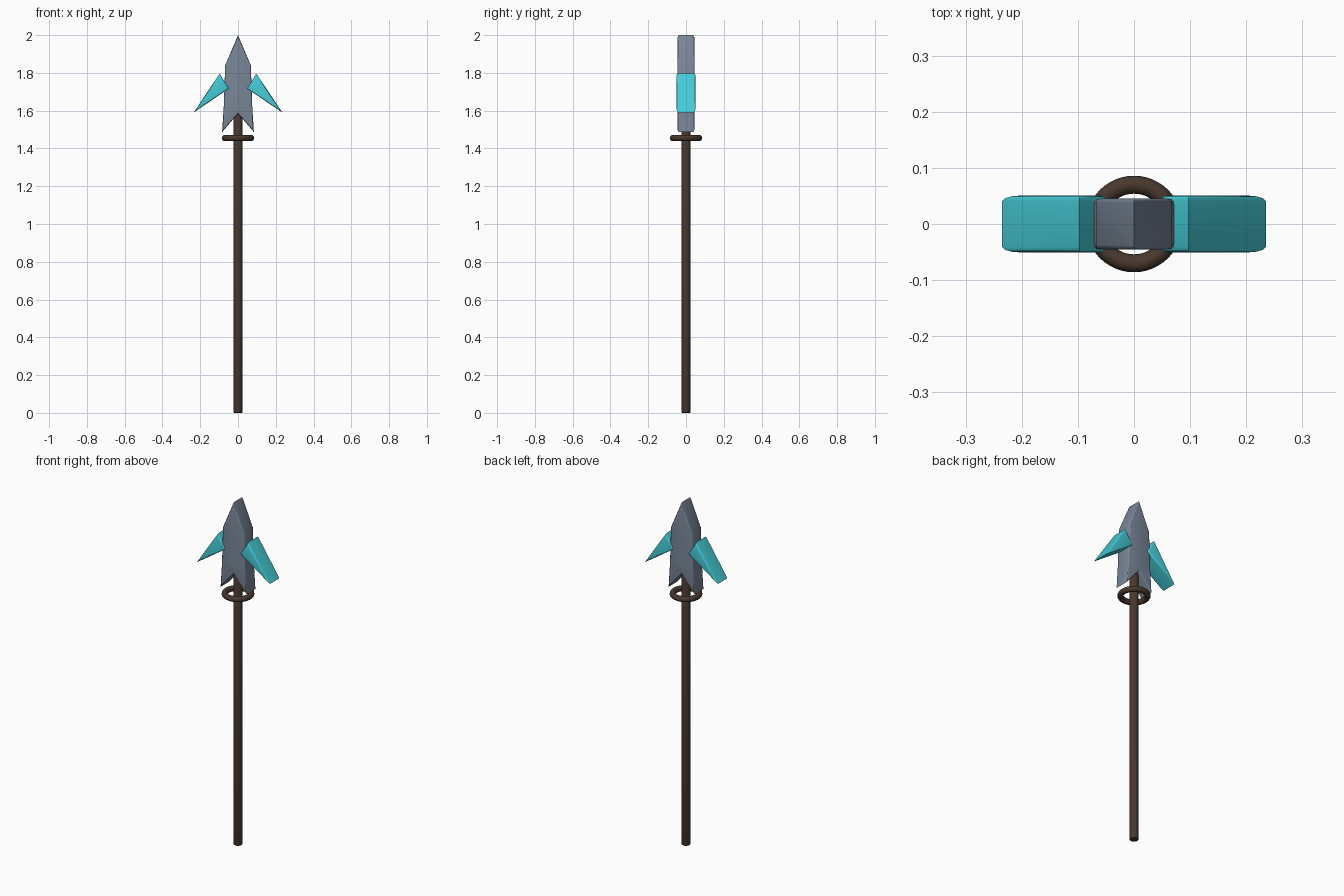
import bpy, bmesh, math

if "Cube" in bpy.data.objects:
    bpy.data.objects.remove(bpy.data.objects["Cube"])


def material(name, rgb):
    m = bpy.data.materials.new(name)
    m.diffuse_color = (*rgb, 1)
    m.use_nodes = True
    m.node_tree.nodes["Principled BSDF"].inputs["Base Color"].default_value = m.diffuse_color
    return m


STEEL = material("steel", (0.19, 0.24, 0.31))
TEAL = material("teal", (0.06, 0.60, 0.68))
WOOD = material("wood", (0.065, 0.04, 0.027))


def finish(obj, name, mat):
    obj.name = obj.data.name = name
    obj.data.materials.append(mat)
    bpy.ops.object.select_all(action='DESELECT')
    bpy.context.view_layer.objects.active = obj
    obj.select_set(True)
    bpy.ops.object.shade_smooth_by_angle(angle=math.radians(35))
    return obj


def slab(name, outline, half_depth, bevel, mat):
    """Extrude an (x, z) outline along y and round its front and back rims."""
    bm = bmesh.new()
    face = bm.faces.new([bm.verts.new((x, -half_depth, z)) for x, z in outline])
    ext = bmesh.ops.extrude_face_region(bm, geom=[face])
    for v in ext["geom"]:
        if isinstance(v, bmesh.types.BMVert):
            v.co.y = half_depth
    bmesh.ops.recalc_face_normals(bm, faces=bm.faces)
    rims = [e for e in bm.edges if abs(e.verts[0].co.y - e.verts[1].co.y) < 1e-6]
    bmesh.ops.bevel(bm, geom=rims, offset=bevel, segments=3, profile=0.5,
                    affect='EDGES', clamp_overlap=True)
    me = bpy.data.meshes.new(name)
    bm.to_mesh(me)
    bm.free()
    obj = bpy.data.objects.new(name, me)
    bpy.context.collection.objects.link(obj)
    return finish(obj, name, mat)


# Shaft with a softened end
TOP = 1.62
bpy.ops.mesh.primitive_cylinder_add(vertices=24, radius=0.0235, depth=TOP,
                                    location=(0, 0, TOP / 2))
shaft = bpy.context.object
bm = bmesh.new()
bm.from_mesh(shaft.data)
rims = [e for e in bm.edges if abs(e.verts[0].co.z - e.verts[1].co.z) < 1e-6]
bmesh.ops.bevel(bm, geom=rims, offset=0.005, segments=2, profile=0.5, affect='EDGES')
bm.to_mesh(shaft.data)
bm.free()
finish(shaft, "shaft", WOOD)

# Collar ring below the head
bpy.ops.mesh.primitive_torus_add(major_radius=0.07, minor_radius=0.016,
                                 major_segments=48, minor_segments=16,
                                 location=(0, 0, 1.455))
finish(bpy.context.object, "collar_ring", WOOD)

# Blade with a notched base
right = [(0.068, 1.84), (0.075, 1.63), (0.084, 1.487)]
blade = [(0, 2.0)] + right + [(0, 1.585)] + [(-x, z) for x, z in reversed(right)]
slab("blade", blade, 0.045, 0.008, STEEL)

# Swept side barbs
barb = [(0.097, 1.796), (0.235, 1.59), (0.048, 1.717)]
for side, label in ((1, "right"), (-1, "left")):
    slab(f"barb_{label}", [(side * x, z) for x, z in barb], 0.051, 0.01, TEAL)
